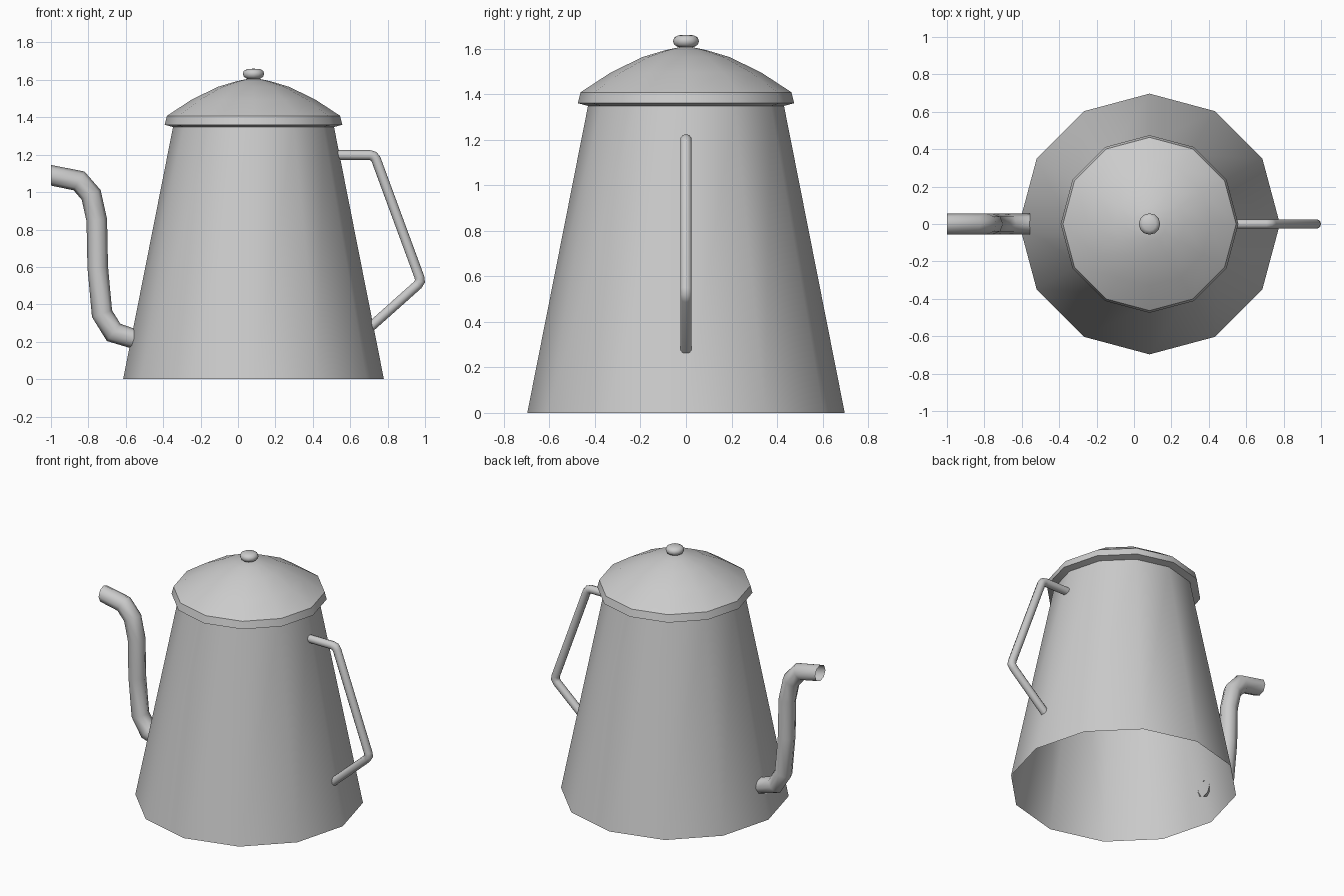
import bpy
import bmesh
import math
from mathutils import Vector

cube = bpy.data.objects.get("Cube")
if cube:
    bpy.data.objects.remove(cube, do_unlink=True)

metal = bpy.data.materials.new("grey metal")
metal.use_nodes = True
GREY = (0.6, 0.6, 0.6, 1)
metal.diffuse_color = GREY
metal.node_tree.nodes["Principled BSDF"].inputs["Base Color"].default_value = GREY

AXIS_X = 0.083  # the pot's vertical axis


def finish(name, bm, angle):
    """Turn a bmesh into a smooth-shaded object."""
    bmesh.ops.remove_doubles(bm, verts=bm.verts, dist=0.0001)
    mesh = bpy.data.meshes.new(name)
    bm.to_mesh(mesh)
    bm.free()
    mesh.materials.append(metal)
    obj = bpy.data.objects.new(name, mesh)
    bpy.context.collection.objects.link(obj)
    bpy.ops.object.select_all(action='DESELECT')
    obj.select_set(True)
    bpy.context.view_layer.objects.active = obj
    bpy.ops.object.shade_smooth_by_angle(angle=math.radians(angle))
    return obj


def bridge(bm, rings):
    """Join successive rings of vertices with quads."""
    n = len(rings[0])
    for a, b in zip(rings, rings[1:]):
        for j in range(n):
            k = (j + 1) % n
            bm.faces.new((a[j], a[k], b[k], b[j]))


def revolve(name, profile, sides=12, angle=40):
    """Sweep a (radius, height) profile around the pot's axis."""
    bm = bmesh.new()
    turns = [2 * math.pi * j / sides for j in range(sides)]
    rings = [[bm.verts.new((AXIS_X + r * math.cos(t), r * math.sin(t), z))
              for t in turns] for r, z in profile]
    bridge(bm, rings)
    return finish(name, bm, angle)


def tube(name, path, radius, sides, upright_ends=False, capped=False):
    """Mitred tube along an (x, z) path in the y = 0 plane."""
    bm = bmesh.new()
    pts = [Vector((x, 0, z)) for x, z in path]
    dirs = [(b - a).normalized() for a, b in zip(pts, pts[1:])]
    side = Vector((0, 1, 0))
    rings = []
    for i, p in enumerate(pts):
        before, after = dirs[max(i - 1, 0)], dirs[min(i, len(dirs) - 1)]
        tangent = (before + after).normalized()
        across = tangent.cross(side) / tangent.dot(before)
        if upright_ends and i in (0, len(pts) - 1):
            across = Vector((0, 0, math.copysign(1, across.z)))
        rings.append([bm.verts.new(
            p + radius * (math.cos(t) * across + math.sin(t) * side))
            for t in (2 * math.pi * j / sides for j in range(sides))])
    bridge(bm, rings)
    if capped:
        bm.faces.new(rings[0])
        bm.faces.new(rings[-1])
    bmesh.ops.recalc_face_normals(bm, faces=bm.faces)
    return finish(name, bm, 50)


# Tapered body, open underneath
revolve("body", [(0.697, 0), (0.43, 1.35)])

# Domed lid with a flared rim
revolve("lid", [(0.43, 1.348), (0.475, 1.36), (0.463, 1.408), (0.33, 1.495),
                (0.19, 1.563), (0.09, 1.593), (0, 1.612)])

# Flattened knob
revolve("lid_knob", [(0, 1.605), (0.035, 1.606), (0.052, 1.617), (0.057, 1.633),
                     (0.052, 1.648), (0.035, 1.658), (0, 1.66)], angle=60)

# Curved spout, open at both ends
tube("spout", [(-0.555, 0.215), (-0.665, 0.25), (-0.727, 0.35), (-0.75, 0.6),
               (-0.755, 0.85), (-0.785, 0.985), (-0.85, 1.06), (-1.0, 1.09)],
     0.055, 8, upright_ends=True)

# Bent rod handle with rounded corners
tube("handle", [(0.53, 1.198), (0.705, 1.198), (0.725, 1.192), (0.738, 1.175),
                (0.97, 0.545), (0.973, 0.523), (0.96, 0.503), (0.705, 0.276)],
     0.026, 10, capped=True)
